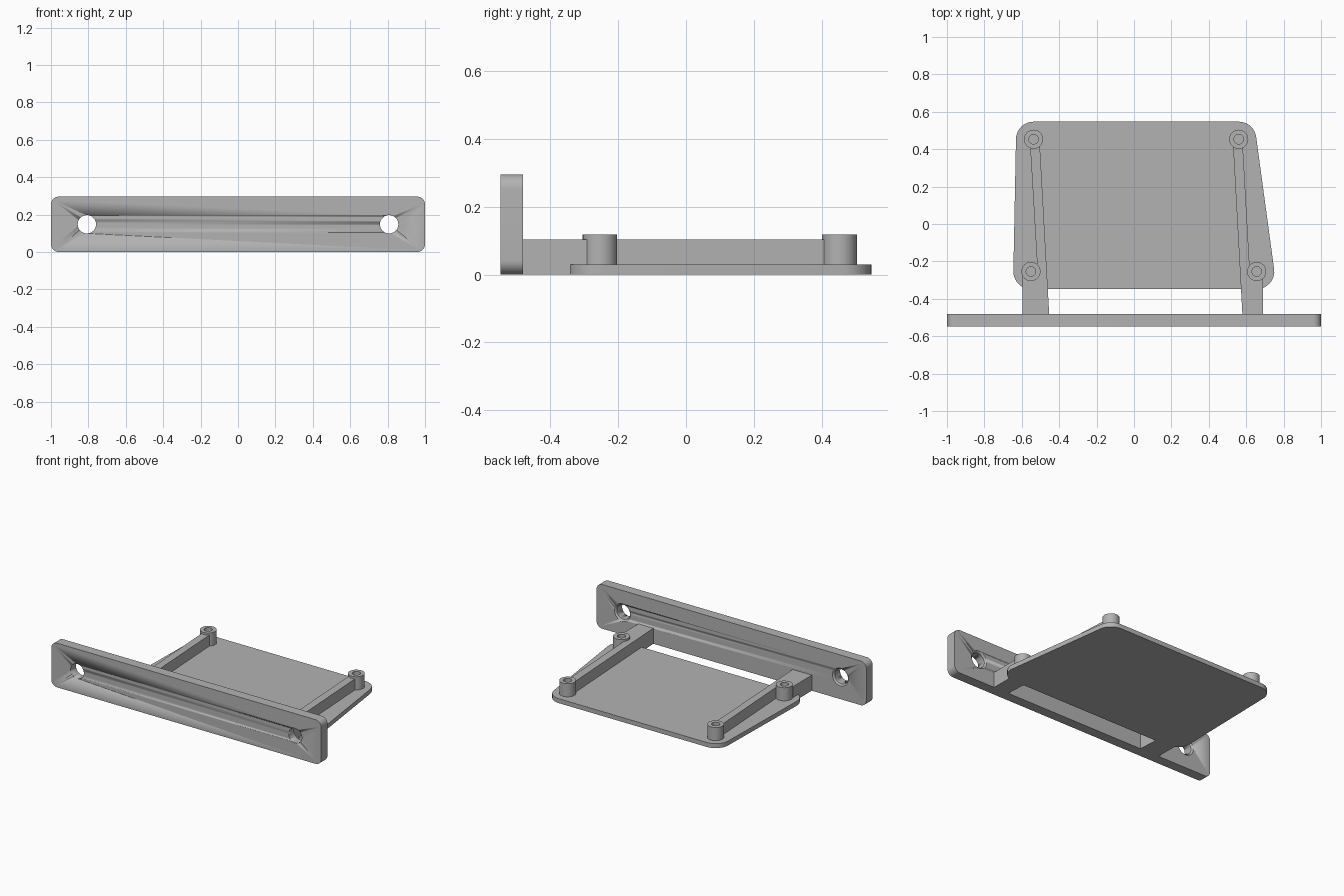
import bpy
import bmesh
from math import cos, sin, pi, radians
from mathutils import Matrix, Vector

cube = bpy.data.objects.get("Cube")
if cube:
    bpy.data.objects.remove(cube, do_unlink=True)

# One flat colour
grey = bpy.data.materials.new("mid_grey")
grey.use_nodes = True
colour = (0.45, 0.45, 0.45, 1)
grey.diffuse_color = colour
grey.node_tree.nodes["Principled BSDF"].inputs["Base Color"].default_value = colour

# Main sizes
FLOOR = 0.03
ARM_TOP = 0.104
POST_TOP = 0.118
PANEL_H = 0.296
PANEL_FRONT, PANEL_BACK = -0.548, -0.481
POST_R, BORE_R = 0.051, 0.0255


def finish(name, bm, matrix=Matrix()):
    """Turn a bmesh into a shaded object."""
    bmesh.ops.remove_doubles(bm, verts=bm.verts, dist=1e-5)
    bmesh.ops.recalc_face_normals(bm, faces=bm.faces)
    bm.transform(matrix)
    mesh = bpy.data.meshes.new(name)
    bm.to_mesh(mesh)
    bm.free()
    mesh.materials.append(grey)
    obj = bpy.data.objects.new(name, mesh)
    bpy.context.collection.objects.link(obj)
    bpy.ops.object.select_all(action="DESELECT")
    obj.select_set(True)
    bpy.context.view_layer.objects.active = obj
    bpy.ops.object.shade_smooth_by_angle(angle=radians(30))
    return obj


def extrude(name, outline, low, high, matrix=Matrix()):
    """Prism from a flat outline."""
    bm = bmesh.new()
    face = bm.faces.new([bm.verts.new((x, y, low)) for x, y in outline])
    walls = bmesh.ops.extrude_face_region(bm, geom=[face], use_keep_orig=True)
    top = [v for v in walls["geom"] if isinstance(v, bmesh.types.BMVert)]
    bmesh.ops.translate(bm, verts=top, vec=(0, 0, high - low))
    return finish(name, bm, matrix)


def lathe(name, profile, matrix, steps=48):
    """Revolve a (radius, height) profile about z."""
    bm = bmesh.new()
    verts = [bm.verts.new((r, 0, z)) for r, z in profile]
    edges = [bm.edges.new(pair) for pair in zip(verts, verts[1:])]
    bmesh.ops.spin(bm, geom=verts + edges, cent=(0, 0, 0), axis=(0, 0, 1),
                   angle=2 * pi, steps=steps)
    return finish(name, bm, matrix)


def rounded(corners, radius, steps=10):
    """Outline around counter-clockwise corner centres."""
    points = []
    for i, c in enumerate(corners):
        before = Vector(c) - Vector(corners[i - 1])
        after = Vector(corners[(i + 1) % len(corners)]) - Vector(c)
        start = Vector((before.y, -before.x)).normalized()
        turn = -before.angle_signed(after)
        for k in range(steps + 1):
            a = turn * k / steps
            x = start.x * cos(a) - start.y * sin(a)
            y = start.x * sin(a) + start.y * cos(a)
            points.append((c[0] + radius * x, c[1] + radius * y))
    return points


# Base plate, rounded concentrically with the posts
posts = {
    "front_right": (-0.551, -0.254),
    "front_left": (0.656, -0.254),
    "back_left": (0.56, 0.453),
    "back_right": (-0.537, 0.453),
}
extrude("base_plate", rounded(list(posts.values()), 0.094), 0, FLOOR)

# Hollow screw posts
tube = [(POST_R, FLOOR - 0.005), (POST_R, POST_TOP), (BORE_R, POST_TOP),
        (BORE_R, FLOOR + 0.001), (0, FLOOR + 0.001)]
for place, (x, y) in posts.items():
    lathe(place + "_post", tube, Matrix.Translation((x, y, 0)))

# Arms that widen in front of the posts to meet the panel
ROOT, STEP, END = PANEL_BACK - 0.01, -0.28, 0.415
right_arm = [(-0.596, ROOT), (-0.453, ROOT), (-0.503, END),
             (-0.555, END), (-0.514, STEP), (-0.596, STEP)]
left_arm = [(0.58, ROOT), (0.69, ROOT), (0.69, STEP),
            (0.621, STEP), (0.582, END), (0.53, END)]
extrude("right_arm", right_arm, 0, ARM_TOP)
extrude("left_arm", left_arm, 0, ARM_TOP)

# Upright front panel with rounded corners
R = 0.042
w = 1 - R
corners = [(-w, R), (w, R), (w, PANEL_H - R), (-w, PANEL_H - R)]
upright = Matrix.Rotation(radians(90), 4, "X")
panel = extrude("front_panel", rounded(corners, R), -PANEL_BACK, -PANEL_FRONT, upright)

# Mounting holes, chamfered at the back
HOLE_R, RIM_R = 0.049, 0.059
drill = [(0, -0.1), (HOLE_R, -0.1), (HOLE_R, -0.01), (RIM_R, 0),
         (RIM_R, 0.03), (0, 0.03)]
for side, x in (("right", -0.808), ("left", 0.808)):
    spot = Matrix.Translation((x, PANEL_BACK, PANEL_H / 2))
    cutter = lathe(side + "_hole_cutter", drill,
                   spot @ Matrix.Rotation(radians(-90), 4, "X"))
    cut = panel.modifiers.new(side + "_hole", "BOOLEAN")
    cut.operation = "DIFFERENCE"
    cut.solver = "EXACT"
    cut.object = cutter
    bpy.context.view_layer.objects.active = panel
    bpy.ops.object.modifier_apply(modifier=cut.name)
    bpy.data.objects.remove(cutter, do_unlink=True)
